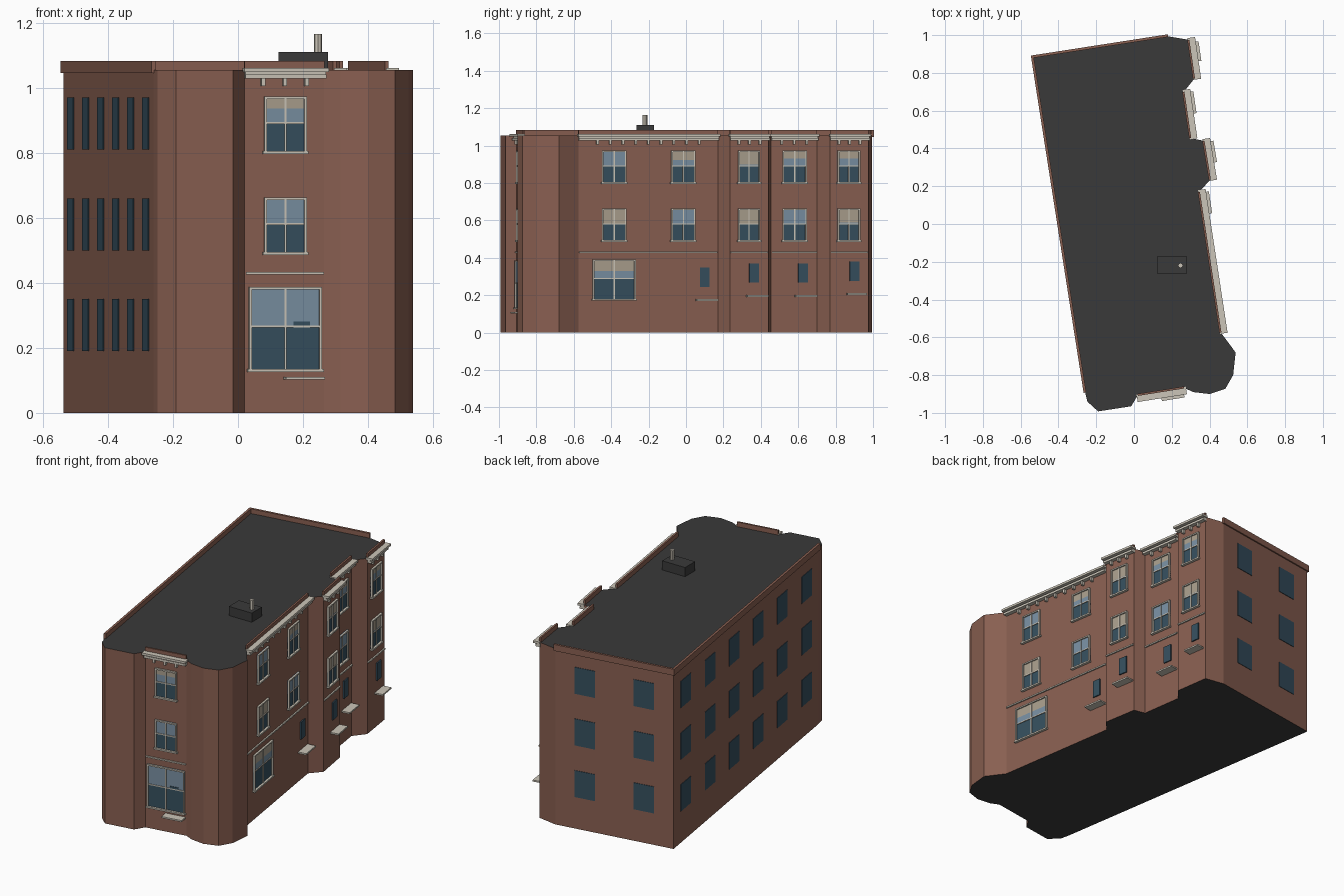
import bpy, bmesh, math
from mathutils import Matrix, Vector

if "Cube" in bpy.data.objects:
    bpy.data.objects.remove(bpy.data.objects["Cube"])

def mat(name, r, g, b):
    m = bpy.data.materials.new(name)
    m.diffuse_color = (r, g, b, 1)
    m.use_nodes = True
    m.node_tree.nodes["Principled BSDF"].inputs["Base Color"].default_value = m.diffuse_color
    return m

MATS = [mat("brick", 0.25, 0.115, 0.082), mat("roof_grey", 0.042, 0.042, 0.042),
        mat("stone_trim", 0.60, 0.56, 0.48), mat("dark_glass", 0.036, 0.078, 0.112),
        mat("pale_glass", 0.19, 0.275, 0.36), mat("blind_beige", 0.40, 0.345, 0.265)]
BRICK, ROOF, STONE, DARK, PALE, BLIND = range(6)
TOP = 1.055

def finish(bm, name):
    me = bpy.data.meshes.new(name)
    bmesh.ops.recalc_face_normals(bm, faces=bm.faces)
    bm.to_mesh(me)
    bm.free()
    for m in MATS:
        me.materials.append(m)
    ob = bpy.data.objects.new(name, me)
    bpy.context.collection.objects.link(ob)
    return ob

class Wall:
    """Local frame of one wall: u along it, v outward, z up."""
    def __init__(self, a, b):
        a, b = Vector((*a, 0)), Vector((*b, 0))
        d = b - a
        self.a, self.d, self.len = a, d, d.length
        t = d.normalized()
        n = Vector((t.y, -t.x, 0))
        self.M = Matrix(((t.x, n.x, 0, a.x), (t.y, n.y, 0, a.y), (0, 0, 1, 0), (0, 0, 0, 1)))

    def u(self, c):
        # grid coordinate (x on the front, y on the sides) to distance along the wall
        k = 0 if abs(self.d.x) > abs(self.d.y) else 1
        return (c - self.a[k]) / self.d[k] * self.len

    def build(self, name, boxes):
        bm = bmesh.new()
        for u0, u1, v0, v1, z0, z1, m in boxes:
            S = Matrix.Translation(((u0+u1)/2, (v0+v1)/2, (z0+z1)/2)) @ \
                Matrix.Diagonal((u1-u0, v1-v0, z1-z0, 1))
            r = bmesh.ops.create_cube(bm, size=1, matrix=self.M @ S)
            for f in {f for v in r["verts"] for f in v.link_faces}:
                f.material_index = m
        return finish(bm, name)

def window(w, name, c0, c1, z0, z1, blind):
    """Sash window: blind = part of the upper sash that is covered."""
    u0, u1 = w.u(c0), w.u(c1)
    zm = z0 + 0.53 * (z1 - z0)
    zb = z1 - blind * (z1 - zm)
    um, t = (u0 + u1) / 2, 0.008
    b = [(u0, u1, 0, 0.003, z0, zm, DARK)]
    if blind < 1:
        b.append((u0, u1, 0, 0.004, zm, zb, PALE))
    if blind > 0:
        b.append((u0, u1, 0, 0.004, zb, z1, BLIND))
    b += [(u0, u0 + t, 0, 0.012, z0, z1, STONE), (u1 - t, u1, 0, 0.012, z0, z1, STONE),
          (u0, u1, 0, 0.012, z1 - t, z1, STONE),
          (u0 - 0.005, u1 + 0.005, 0, 0.016, z0 - 0.004, z0 + 0.005, STONE),
          (um - 0.003, um + 0.003, 0, 0.008, z0, z1, STONE),
          (u0, u1, 0, 0.008, zm - 0.003, zm + 0.003, STONE)]
    w.build(name, b)

# main body: extruded footprint with grey roof and underside
PLAN = [(-0.537, 0.885), (-0.26, -0.885), (-0.247, -0.94), (-0.19, -0.992), (-0.015, -0.965),
        (0.02, -0.907), (0.265, -0.868), (0.315, -0.89), (0.40, -0.90), (0.483, -0.873),
        (0.525, -0.80), (0.538, -0.68), (0.46, -0.575), (0.346, 0.17), (0.404, 0.235),
        (0.37, 0.44), (0.30, 0.455), (0.264, 0.70), (0.32, 0.77), (0.29, 0.975), (0.172, 0.995)]
bm = bmesh.new()
base = bm.faces.new([bm.verts.new((x, y, 0)) for x, y in PLAN])
ext = bmesh.ops.extrude_face_region(bm, geom=[base], use_keep_orig=True)
bmesh.ops.translate(bm, vec=(0, 0, TOP), verts=[v for v in ext["geom"] if isinstance(v, bmesh.types.BMVert)])
bm.normal_update()
for f in bm.faces:
    f.material_index = ROOF if abs(f.normal.z) > 0.5 else BRICK
finish(bm, "building_body")

def wall(i):
    return Wall(PLAN[i], PLAN[(i + 1) % len(PLAN)])

# plain left and back walls: flat windows and overhanging parapet
for name, w, n in (("left", wall(0), 6), ("back", wall(20), 2)):
    plates = []
    for i in range(n):
        c = w.len * (i + 0.5) / n
        for z in (0.19, 0.50, 0.81):
            plates.append((c - 0.062, c + 0.062, -0.002, 0.003, z, z + 0.16, DARK))
    w.build(name + "_windows", plates)
    w.build(name + "_parapet", [(-0.008, w.len + 0.008, -0.006, 0.008, 1.045, 1.083, BRICK)])

# decorated walls: (name, plan index, upper windows, blinds top/middle, door, ledge, door z)
FACADES = [
    ("front", 5, [(0.08, 0.21, 0.45, 0.0)], (0.17, 0.22), (0.14, 0.26), 0.177),
    ("right_long", 12, [(-0.45, -0.32, 0.0, 1.0), (-0.08, 0.05, 0.6, 0.0)], (0.075, 0.125), (0.05, 0.165), 0.245),
    ("right_bay", 14, [(0.278, 0.395, 0.9, 1.0)], (0.337, 0.39), (0.32, 0.433), 0.267),
    ("right_recess", 16, [(0.515, 0.645, 0.5, 0.0)], (0.60, 0.652), (0.58, 0.695), 0.267),
    ("right_end", 18, [(0.81, 0.93, 0.5, 0.9)], (0.875, 0.927), (0.857, 0.96), 0.277),
]
for name, idx, wins, door, ledge, dz in FACADES:
    w = wall(idx)
    L = w.len
    for k, (c0, c1, b_top, b_mid) in enumerate(wins):
        window(w, f"{name}_top_window_{k}", c0, c1, 0.80, 0.973, b_top)
        window(w, f"{name}_middle_window_{k}", c0, c1, 0.49, 0.663, b_mid)
    # narrow door panel and the stone ledge beneath it
    w.build(name + "_door", [(w.u(door[0]), w.u(door[1]), 0, 0.0075, dz, dz + 0.104, DARK)])
    w.build(name + "_ledge", [(w.u(ledge[0]), w.u(ledge[1]), 0, 0.05, dz - 0.075, dz - 0.066, STONE)])
    # string course, stepped cornice and brackets
    w.build(name + "_string_course", [(0.004, L - 0.002, 0, 0.008, 0.425, 0.433, STONE)])
    n = max(3, round(L / 0.08))
    trim = [(-0.006, L + 0.01, -0.005, 0.035, 1.048, 1.061, STONE),
            (0, L + 0.004, -0.005, 0.015, 1.04, 1.048, STONE),
            (0, L + 0.004, -0.005, 0.024, 1.028, 1.041, STONE)]
    for i in range(n):
        c = L * (0.5 + (i - (n - 1) / 2) * 0.82 / n)
        trim.append((c - 0.006, c + 0.006, 0, 0.018, 1.005, 1.03, STONE))
    w.build(name + "_cornice", trim)
    w.build(name + "_parapet", [(0, L, -0.008, 0.003, 1.05, 1.083, BRICK)])

# large ground floor windows
window(wall(5), "front_shop_window", 0.033, 0.257, 0.13, 0.387, 0.0)
window(wall(12), "right_shop_window", -0.50, -0.27, 0.175, 0.39, 0.6)

# roof hatch and vent pipe
Wall((0.125, -0.265), (0.277, -0.265)).build("roof_hatch", [(0, 0.152, -0.095, 0, 1.05, 1.11, ROOF)])
bm = bmesh.new()
r = bmesh.ops.create_cone(bm, cap_ends=True, segments=8, radius1=0.013, radius2=0.013, depth=0.06,
                          matrix=Matrix.Translation((0.246, -0.22, 1.135)))
for f in bm.faces:
    f.material_index = STONE
finish(bm, "vent_pipe")
